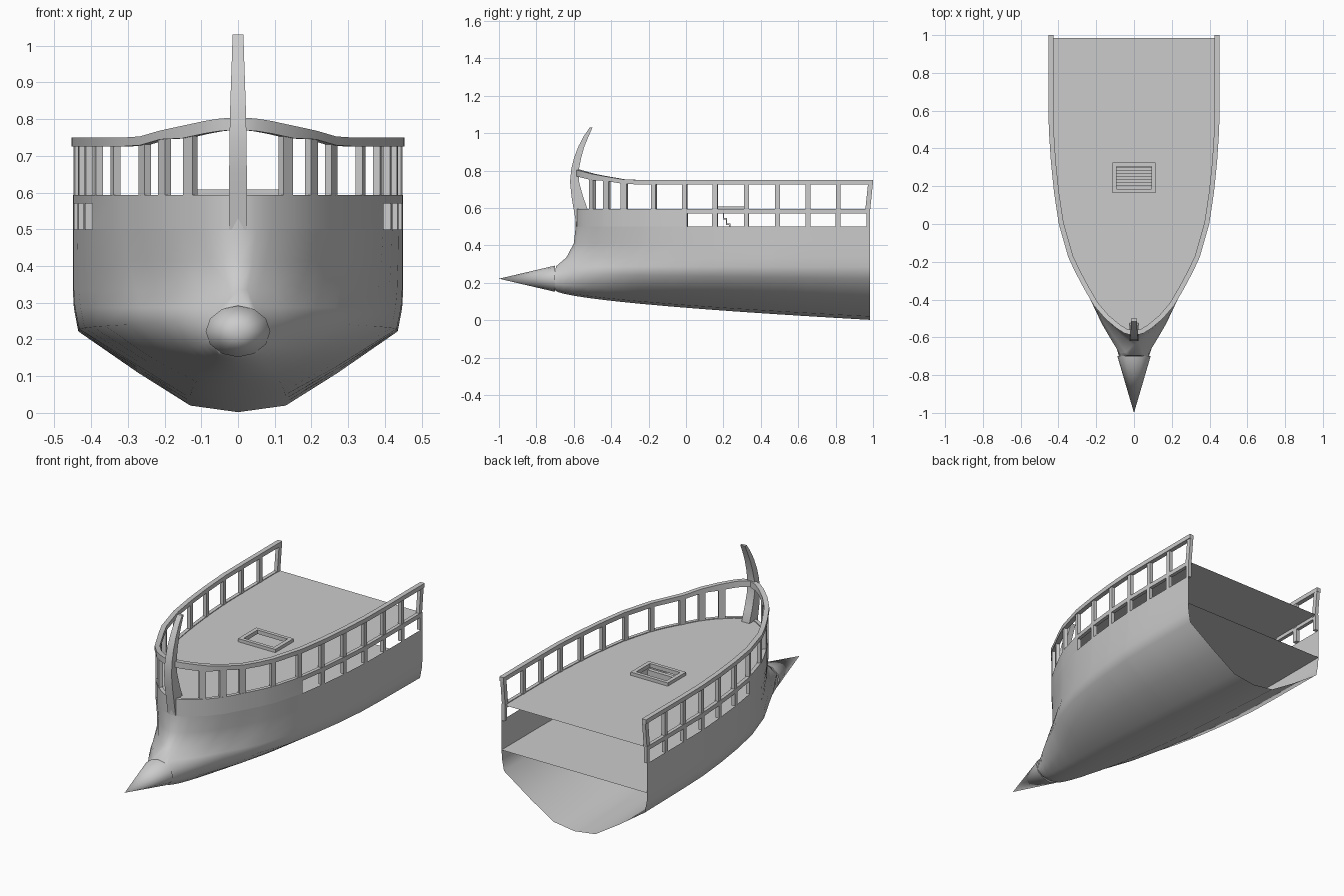
import bpy, bmesh, math
from mathutils import Matrix, Vector

if "Cube" in bpy.data.objects:
    bpy.data.objects.remove(bpy.data.objects["Cube"])

wood = bpy.data.materials.new("grey")
wood.diffuse_color = (0.6, 0.6, 0.6, 1)
wood.use_nodes = True
wood.node_tree.nodes["Principled BSDF"].inputs["Base Color"].default_value = wood.diffuse_color

# Half outline of the upper deck: (y, half width)
OUTLINE = [(-.59, 0), (-.575, .05), (-.55, .09), (-.5, .15), (-.43, .21), (-.335, .265),
           (-.25, .31), (-.175, .345), (0, .395), (.165, .42), (.33, .437), (.5, .448),
           (.66, .45), (1, .45)]
BOW, STERN = -.59, .985
WINDOWS = [(.005, .14), (.168, .31), (.335, .475), (.502, .64), (.665, .8), (.827, .965)]


def lerp_table(table, v):
    for (a, p), (b, q) in zip(table, table[1:]):
        if v <= b:
            return p + (q - p) * (v - a) / (b - a)
    return table[-1][1]


def width(y):
    return lerp_table(OUTLINE, y)


YS = [p[0] for p in OUTLINE if p[0] < 0] + [y for w in WINDOWS for y in w] + [STERN]


def finish(name, bm, smooth=None, thickness=0):
    me = bpy.data.meshes.new(name)
    bm.to_mesh(me)
    bm.free()
    ob = bpy.data.objects.new(name, me)
    bpy.context.collection.objects.link(ob)
    me.materials.append(wood)
    bpy.ops.object.select_all(action='DESELECT')
    ob.select_set(True)
    bpy.context.view_layer.objects.active = ob
    if thickness:
        mod = ob.modifiers.new("thickness", 'SOLIDIFY')
        mod.thickness, mod.offset = thickness, -1
        bpy.ops.object.modifier_apply(modifier=mod.name)
    if smooth:
        bpy.ops.object.shade_smooth_by_angle(angle=math.radians(smooth))
    return ob


def grid(rows, closed=False, skip=lambda c: False):
    """Skin rows of points, listed from low to high."""
    bm = bmesh.new()
    vs = [[bm.verts.new(p) for p in r] for r in rows]
    pairs = list(zip(vs, vs[1:])) + ([(vs[-1], vs[0])] if closed else [])
    for lo, hi in pairs:
        for i in range(len(lo) - 1):
            q = (lo[i], lo[i + 1], hi[i + 1], hi[i])
            if not skip(sum((v.co for v in q), Vector()) / 4):
                bm.faces.new(q)
    if closed:
        bm.faces.new([r[0] for r in vs])
        bm.faces.new([r[-1] for r in vs])
    bmesh.ops.remove_doubles(bm, verts=bm.verts, dist=.0002)
    if closed:
        bmesh.ops.recalc_face_normals(bm, faces=bm.faces)
    return bm


def mirrored(half, shared=False):
    """Run from port stern round the bow to starboard stern."""
    return [(-x, y, z) for x, y, z in reversed(half)] + half[1 if shared else 0:]


def box(bm, c, s, rot=0):
    m = Matrix.Translation(c) @ Matrix.Rotation(rot, 4, 'Z') @ Matrix.Diagonal((*s, 1))
    return bmesh.ops.create_cube(bm, size=1, matrix=m)['verts']


# Hull: bow (x, y, z), stern (x, z), fullness of each waterline
LINES = [((0, -.7, .16), (0, .002), 1), ((.05, -.7, .168), (.13, .02), 1.7),
         ((.08, -.7, .2), (.27, .108), 1.7), ((.07, -.7, .255), (.435, .222), 1.7),
         ((.03, -.695, .288), (.447, .285), 1.55), ((0, -.64, .335), (.45, .335), 1.3),
         ((0, -.6, .41), (.45, .42), 1.1), ((0, -.59, .5), (.45, .5), 1)]


def waterline(bow, stern, power):
    pts = []
    for y in YS:
        t = (y - BOW) / (STERN - BOW)
        f = (width(y) / .45) ** power
        pts.append((bow[0] + (stern[0] - bow[0]) * f, bow[1] + (STERN - bow[1]) * t,
                    bow[2] + (stern[1] - bow[2]) * t ** .6))
    return pts


halves = [waterline(*l) for l in LINES]
finish("hull", grid([mirrored(h) for h in halves]), 60)

# Upper strake with the row of window openings
rows = [mirrored([(width(y), y, z) for y in YS], True) for z in (.5, .57, .594)]
finish("upper_strake", grid(
    rows, skip=lambda c: c.z < .57 and any(a < c.y < b for a, b in WINDOWS)), 40, .02)

# Decks, the upper one open under the hatch
HATCH = (.185, .305)


def deck(name, edge, hole):
    bm = bmesh.new()
    prev = None
    for x, y, z in edge:
        k = .095 if y > 0 else x * .24
        cur = [bm.verts.new((v, y, z)) for v in (-x, -k, k, x)]
        if prev:
            for i in range(3):
                mid = (cur[0].co.y + prev[0].co.y) / 2
                if not (hole and i == 1 and HATCH[0] < mid < HATCH[1]):
                    bm.faces.new((prev[i], prev[i + 1], cur[i + 1], cur[i]))
        prev = cur
    bmesh.ops.remove_doubles(bm, verts=bm.verts, dist=.0002)
    finish(name, bm)


deck_ys = sorted([y for y in YS if not HATCH[0] <= y <= HATCH[1]] + list(HATCH))
deck("upper_deck", [(max(width(y) - .003, 0), y, .59) for y in deck_ys], True)
deck("lower_deck", halves[5], False)

# Ram on the bow
bm = bmesh.new()
bmesh.ops.create_cone(bm, cap_ends=True, segments=12, radius1=1, radius2=0, depth=.3,
                      matrix=Matrix.Translation((0, -.85, .222)) @ Matrix.Rotation(math.pi / 2, 4, 'X')
                      @ Matrix.Diagonal((.088, .07, 1, 1)))
finish("ram", bm, 50)

# Hand rail rising towards the bow
RAIL_Z = [(-.6, .808), (-.5, .782), (-.43, .769), (-.335, .753), (-.25, .75), (1, .75)]


def rail_top(y):
    return lerp_table(RAIL_Z, y)


path = mirrored([(x, y, rail_top(y)) for y, x in OUTLINE], True)
lo_out, lo_in, hi_in, hi_out = [], [], [], []
for i, p in enumerate(path):
    a, b = path[max(i - 1, 0)], path[min(i + 1, len(path) - 1)]
    d = Vector((b[0] - a[0], b[1] - a[1], 0)).normalized()
    n = Vector((-d.y, d.x, 0))
    thick = .034 if p[1] < -.45 else .024
    p, down = Vector(p), Vector((0, 0, -thick))
    out, inn = p - n * .003, p + n * .023
    lo_out.append(out + down)
    lo_in.append(inn + down)
    hi_in.append(inn)
    hi_out.append(out)
finish("hand_rail", grid([lo_out, lo_in, hi_in, hi_out], closed=True), 35)

# Rail posts following the outline
bm = bmesh.new()
for y in (-.51, -.43, -.335, -.175, -.01, .154, .323, .489, .653, .814, .975):
    slope = (width(y + .02) - width(y - .02)) / .04
    ang = math.atan(slope)
    top = rail_top(y) - .012
    for s in (-1, 1):
        x = s * (width(y) - .012 * math.cos(ang))
        vs = box(bm, (x, y + .012 * math.sin(ang), (.585 + top) / 2),
                 (.02, .034 if y < -.3 else .026, top - .585), -s * ang)
        if y > .9:  # end posts lean aft
            for v in vs:
                v.co.y += .012 if v.co.z > .65 else -.004
finish("rail_posts", bm)

# Curved stem post: (y front, y back, z, half width)
STEM = [(-.585, -.53, .5, .024), (-.6, -.525, .59, .024), (-.612, -.55, .66, .024),
        (-.62, -.572, .74, .023), (-.613, -.572, .81, .022), (-.598, -.56, .87, .02),
        (-.575, -.543, .93, .018), (-.546, -.52, .985, .016), (-.515, -.5, 1.03, .015)]
corners = [[(s * h, (yf, yb)[k], z) for yf, yb, z, h in STEM]
           for s, k in ((-1, 0), (1, 0), (1, 1), (-1, 1))]
finish("stem_post", grid(corners, closed=True), 35)

# Hatch coaming
bm = bmesh.new()
for s in (-1, 1):
    box(bm, (s * .104, .245, .597), (.022, .16, .022))
    box(bm, (0, .245 + s * .07, .597), (.19, .02, .022))
finish("hatch_frame", bm)

# Stairs between the decks
bm = bmesh.new()
STEPS = 8
run, rise = .13 / STEPS, .25 / STEPS
for i in range(STEPS):
    y, z = .185 + run * (i + .5), .575 - rise * i
    box(bm, (0, y, z), (.19, run + .006, .008))
    box(bm, (0, y + run / 2, z - rise / 2), (.19, .006, rise))
finish("stairs", bm)
